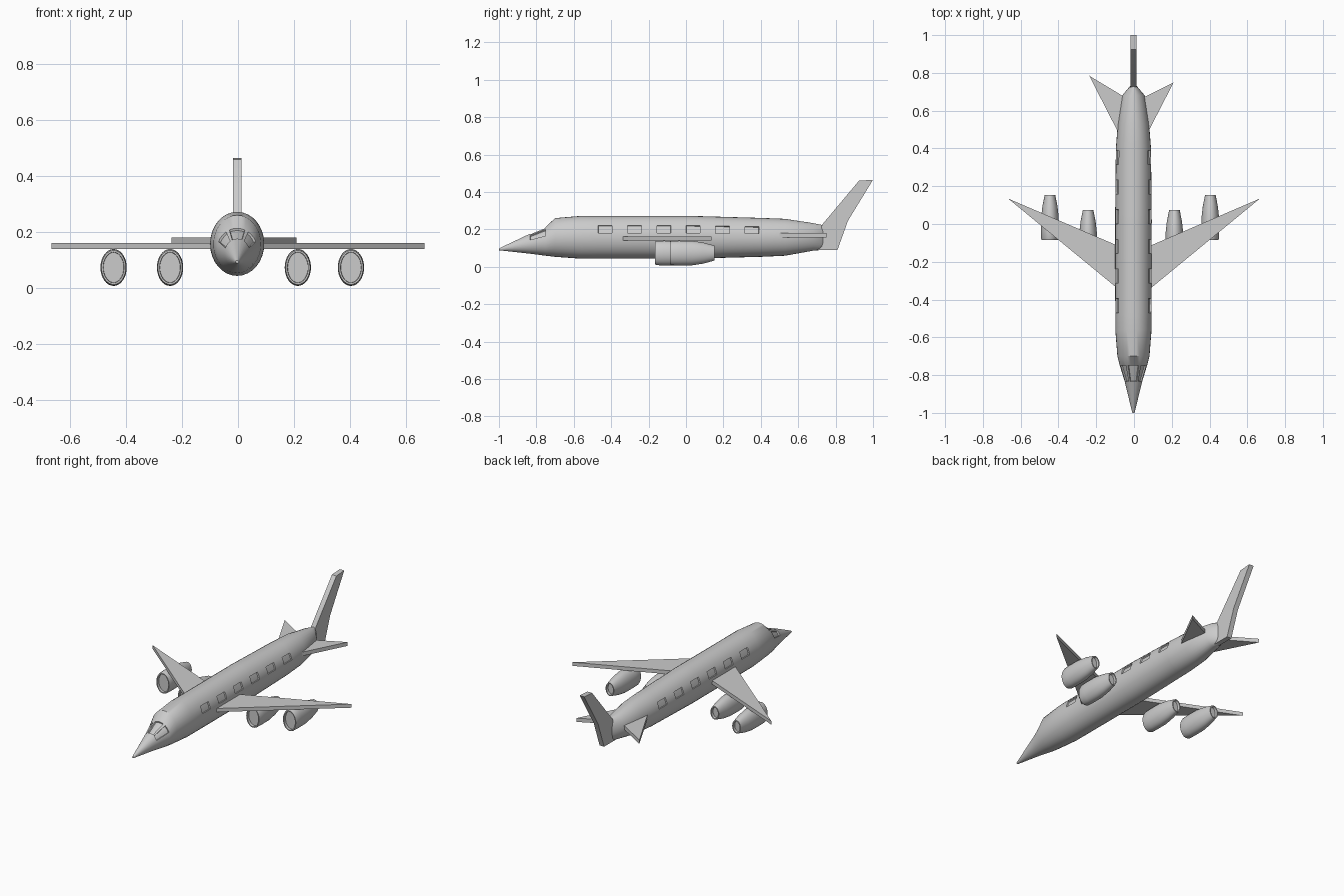
import bpy
import bmesh
import math
from math import sin, cos, pi

cube = bpy.data.objects.get("Cube")
if cube:
    bpy.data.objects.remove(cube, do_unlink=True)

# Single bare-metal grey
grey = bpy.data.materials.new("light_grey")
grey.use_nodes = True
grey.diffuse_color = (0.6, 0.6, 0.6, 1)
grey.node_tree.nodes["Principled BSDF"].inputs["Base Color"].default_value = (0.6, 0.6, 0.6, 1)

SEGMENTS = 32


def finish(bm, name, angle=35):
    """Turn a bmesh into a shaded, coloured object."""
    bmesh.ops.recalc_face_normals(bm, faces=bm.faces)
    mesh = bpy.data.meshes.new(name)
    bm.to_mesh(mesh)
    bm.free()
    mesh.materials.append(grey)
    obj = bpy.data.objects.new(name, mesh)
    bpy.context.collection.objects.link(obj)
    bpy.ops.object.select_all(action="DESELECT")
    obj.select_set(True)
    bpy.context.view_layer.objects.active = obj
    bpy.ops.object.shade_smooth_by_angle(angle=math.radians(angle))
    return obj


def loft(stations, x):
    """Skin elliptical rings (y, half width, bottom, top) and cap both ends."""
    bm = bmesh.new()
    rings = []
    for y, half, low, high in stations:
        mid, tall = (low + high) / 2, (high - low) / 2
        rings.append([bm.verts.new((x + half * cos(a), y, mid + tall * sin(a)))
                      for a in (2 * pi * j / SEGMENTS for j in range(SEGMENTS))])
    grid = {}
    for i in range(len(rings) - 1):
        for j in range(SEGMENTS):
            k = (j + 1) % SEGMENTS
            grid[i, j] = bm.faces.new((rings[i][j], rings[i][k], rings[i + 1][k], rings[i + 1][j]))
    caps = [bm.faces.new(rings[0]), bm.faces.new(rings[-1])]
    bmesh.ops.recalc_face_normals(bm, faces=bm.faces)
    return bm, grid, caps


def slab(name, outline, thickness, place):
    """Extrude a flat outline; place maps (u, v, offset) to a 3D point."""
    bm = bmesh.new()
    sides = [[bm.verts.new(place(u, v, s * thickness / 2)) for u, v in outline] for s in (-1, 1)]
    bm.faces.new(sides[0])
    bm.faces.new(sides[1])
    n = len(outline)
    for i in range(n):
        k = (i + 1) % n
        bm.faces.new((sides[0][i], sides[0][k], sides[1][k], sides[1][i]))
    return finish(bm, name)


# Fuselage outline: y, half width, bottom, top
body = [
    (-1.0, 0.006, 0.088, 0.098), (-0.835, 0.046, 0.07, 0.176),
    (-0.75, 0.072, 0.059, 0.213), (-0.7, 0.085, 0.053, 0.26),
    (-0.56, 0.096, 0.043, 0.272), (0.02, 0.097, 0.043, 0.272),
    (0.4, 0.093, 0.053, 0.261), (0.53, 0.083, 0.059, 0.256),
    (0.68, 0.06, 0.086, 0.233), (0.735, 0.014, 0.09, 0.222),
]


def body_at(y):
    """Interpolate the fuselage outline at y."""
    for a, b in zip(body, body[1:]):
        if a[0] <= y <= b[0]:
            t = (y - a[0]) / (b[0] - a[0])
            return tuple(p + (q - p) * t for p, q in zip(a, b))


window_starts = [-0.47 + 0.157 * i for i in range(6)]
window_width = 0.075
extra = [body_at(y + d) for y in window_starts for d in (0, window_width)]
stations = sorted(body + extra)
bm, grid, caps = loft(stations, -0.003)

# Recessed cabin and cockpit windows
panes = []
for (i, j), face in grid.items():
    y = (stations[i][0] + stations[i + 1][0]) / 2
    angle = (j + 0.5) * 360 / SEGMENTS
    rise = min(angle, 180 - angle)
    cabin = any(s < y < s + window_width for s in window_starts) and 11 < rise < 34
    cockpit = -0.835 < y < -0.75 and (22 < rise < 57 or rise > 67)
    if cabin or cockpit:
        panes.append(face)
bmesh.ops.inset_region(bm, faces=panes, thickness=0.001, depth=-0.008, use_even_offset=True)
finish(bm, "fuselage")

# Tail fin
slab("tail_fin", [(0.7, 0.09), (0.81, 0.09), (0.866, 0.246), (1.0, 0.465), (0.925, 0.46), (0.727, 0.224)],
     0.03, lambda u, v, o: (o - 0.003, u, v))

# Wings, running into the fuselage
for side, label in ((1, "left"), (-1, "right")):
    slab(label + "_wing", [(0.04, -0.38), (0.667, 0.135), (0.04, -0.135)],
         0.022, lambda u, v, o: (side * u, v, 0.15 + o))

# Tailplanes
slab("left_tailplane", [(0.03, 0.4), (0.21, 0.75), (0.03, 0.66)],
     0.023, lambda u, v, o: (u, v, 0.168 + o))
slab("right_tailplane", [(-0.03, 0.38), (-0.237, 0.785), (-0.03, 0.66)],
     0.023, lambda u, v, o: (u, v, 0.168 + o))

# Engines: fraction of length, scale of cross-section
pod = [(0, 0.92), (0.04, 0.98), (0.2, 1), (0.5, 0.99), (0.75, 0.85), (1, 0.6)]
for name, x, front in (("left_inner_engine", 0.214, -0.165), ("left_outer_engine", 0.404, -0.085),
                       ("right_inner_engine", -0.243, -0.165), ("right_outer_engine", -0.445, -0.085)):
    rings = [(front + t * 0.238, 0.047 * s, 0.073 - 0.066 * s, 0.073 + 0.066 * s) for t, s in pod]
    bm, grid, caps = loft(rings, x)
    # Lip, then a recessed intake and exhaust
    bmesh.ops.inset_individual(bm, faces=caps, thickness=0.006)
    bmesh.ops.inset_individual(bm, faces=caps, thickness=0.001, depth=-0.015)
    finish(bm, name)
